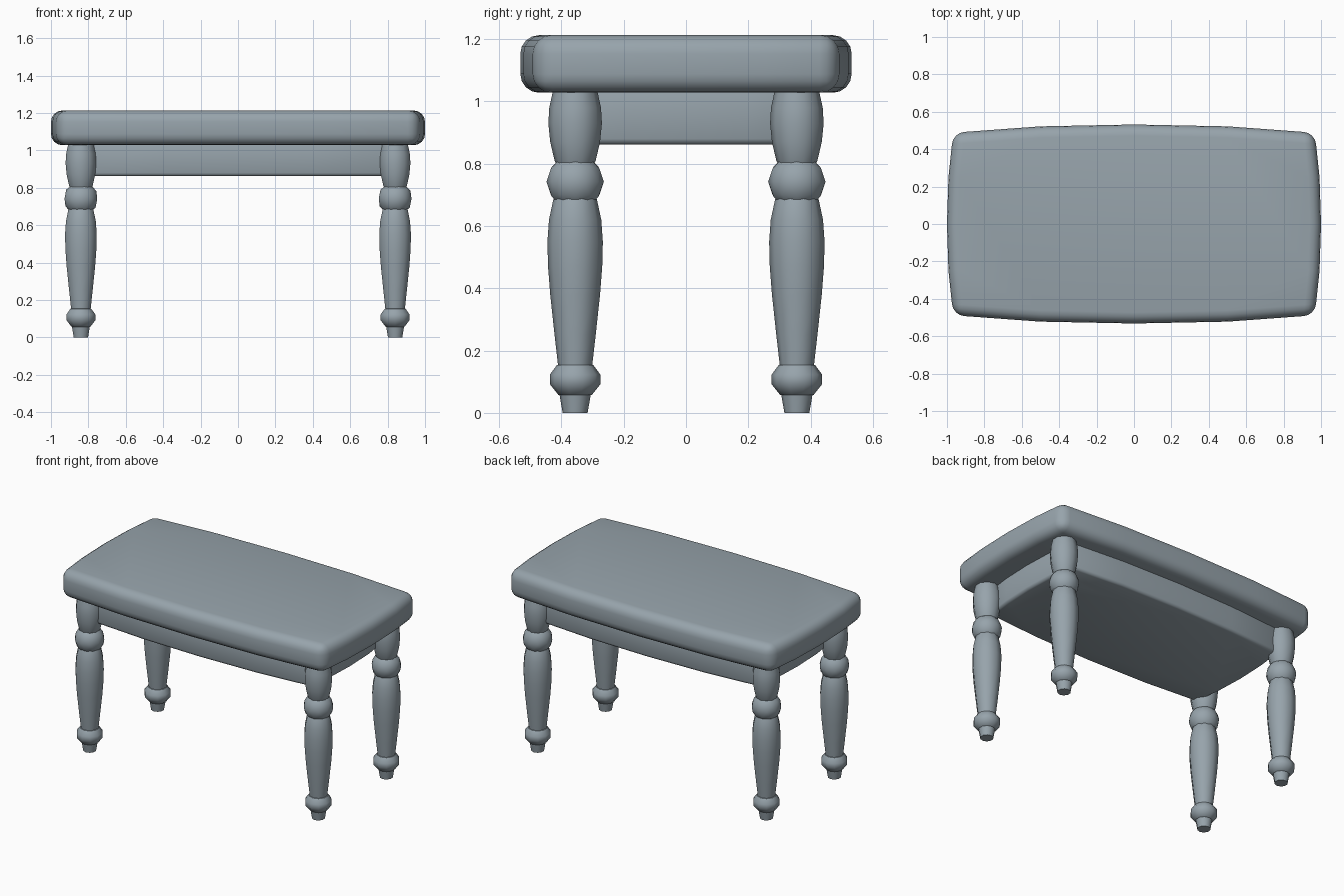
import bpy, bmesh, math

if "Cube" in bpy.data.objects:
    bpy.data.objects.remove(bpy.data.objects["Cube"])

mat = bpy.data.materials.new("blue grey")
mat.diffuse_color = (0.31, 0.37, 0.41, 1)
mat.use_nodes = True
mat.node_tree.nodes["Principled BSDF"].inputs["Base Color"].default_value = mat.diffuse_color


def finish(bm, name, angle=40):
    bmesh.ops.recalc_face_normals(bm, faces=bm.faces)
    me = bpy.data.meshes.new(name)
    bm.to_mesh(me)
    bm.free()
    me.materials.append(mat)
    ob = bpy.data.objects.new(name, me)
    bpy.context.collection.objects.link(ob)
    bpy.ops.object.select_all(action='DESELECT')
    ob.select_set(True)
    bpy.context.view_layer.objects.active = ob
    bpy.ops.object.shade_smooth_by_angle(angle=math.radians(angle))
    return ob


def bowed_slab(name, quarter, z0, z1, bevel, segments):
    """Slab with bowed sides; quarter runs from the +x axis to the +y axis."""
    q = quarter
    left = [(-x, y) for x, y in reversed(q[:-1])]
    half = q + left
    outline = half + [(-x, -y) for x, y in half[1:-1]]
    bm = bmesh.new()
    bottom = bm.faces.new([bm.verts.new((x, y, z0)) for x, y in outline])
    ext = bmesh.ops.extrude_face_region(bm, geom=[bottom], use_keep_orig=True)
    for v in ext["geom"]:
        if isinstance(v, bmesh.types.BMVert):
            v.co.z = z1
    bmesh.ops.recalc_face_normals(bm, faces=bm.faces)
    sharp = [e for e in bm.edges if e.calc_face_angle(0) > math.radians(30)]
    bmesh.ops.bevel(bm, geom=sharp, offset=bevel, segments=segments,
                    profile=0.5, affect='EDGES')
    return finish(bm, name, 50)


# Table top and the solid apron block under it
top_quarter = [(1.0, 0), (0.992, 0.25), (0.967, 0.488), (0.5, 0.522), (0, 0.532)]
apron_quarter = [(0.83, 0), (0.822, 0.2), (0.80, 0.375), (0.42, 0.405), (0, 0.415)]
bowed_slab("table_top", top_quarter, 1.028, 1.213, 0.06, 4)
bowed_slab("apron", apron_quarter, 0.862, 1.06, 0.018, 2)

# Turned leg profiles (radius, height)
lower = [(0.04, 0), (0.05, 0.057), (0.054, 0.058), (0.081, 0.092), (0.081, 0.123),
         (0.059, 0.153), (0.055, 0.154), (0.066, 0.25), (0.080, 0.38), (0.087, 0.47),
         (0.089, 0.55), (0.084, 0.62), (0.070, 0.685), (0.05, 0.72)]
upper = [(0.05, 0.78), (0.066, 0.81), (0.080, 0.87), (0.086, 0.93),
         (0.083, 0.98), (0.071, 1.035), (0.066, 1.06)]


def lathe(bm, profile, cx, cy, sides=10):
    rings = []
    for r, z in profile:
        ring = []
        for i in range(sides):
            a = math.pi / 2 + 2 * math.pi * i / sides
            ring.append(bm.verts.new((cx + r * math.cos(a), cy + r * math.sin(a), z)))
        rings.append(ring)
    for a, b in zip(rings, rings[1:]):
        for i in range(sides):
            j = (i + 1) % sides
            bm.faces.new((a[i], a[j], b[j], b[i]))
    bm.faces.new(rings[0][::-1])
    bm.faces.new(rings[-1])


# Four legs with a ball between the two turned sections
for sx, side in ((-1, "left"), (1, "right")):
    for sy, end in ((-1, "front"), (1, "back")):
        cx, cy = sx * 0.84, sy * 0.356
        bm = bmesh.new()
        lathe(bm, lower, cx, cy)
        lathe(bm, upper, cx, cy)
        finish(bm, f"{end}_{side}_leg")
        bm = bmesh.new()
        ball = bmesh.ops.create_icosphere(bm, subdivisions=2, radius=0.092)
        bmesh.ops.translate(bm, verts=ball["verts"], vec=(cx, cy, 0.742))
        finish(bm, f"{end}_{side}_leg_ball")
